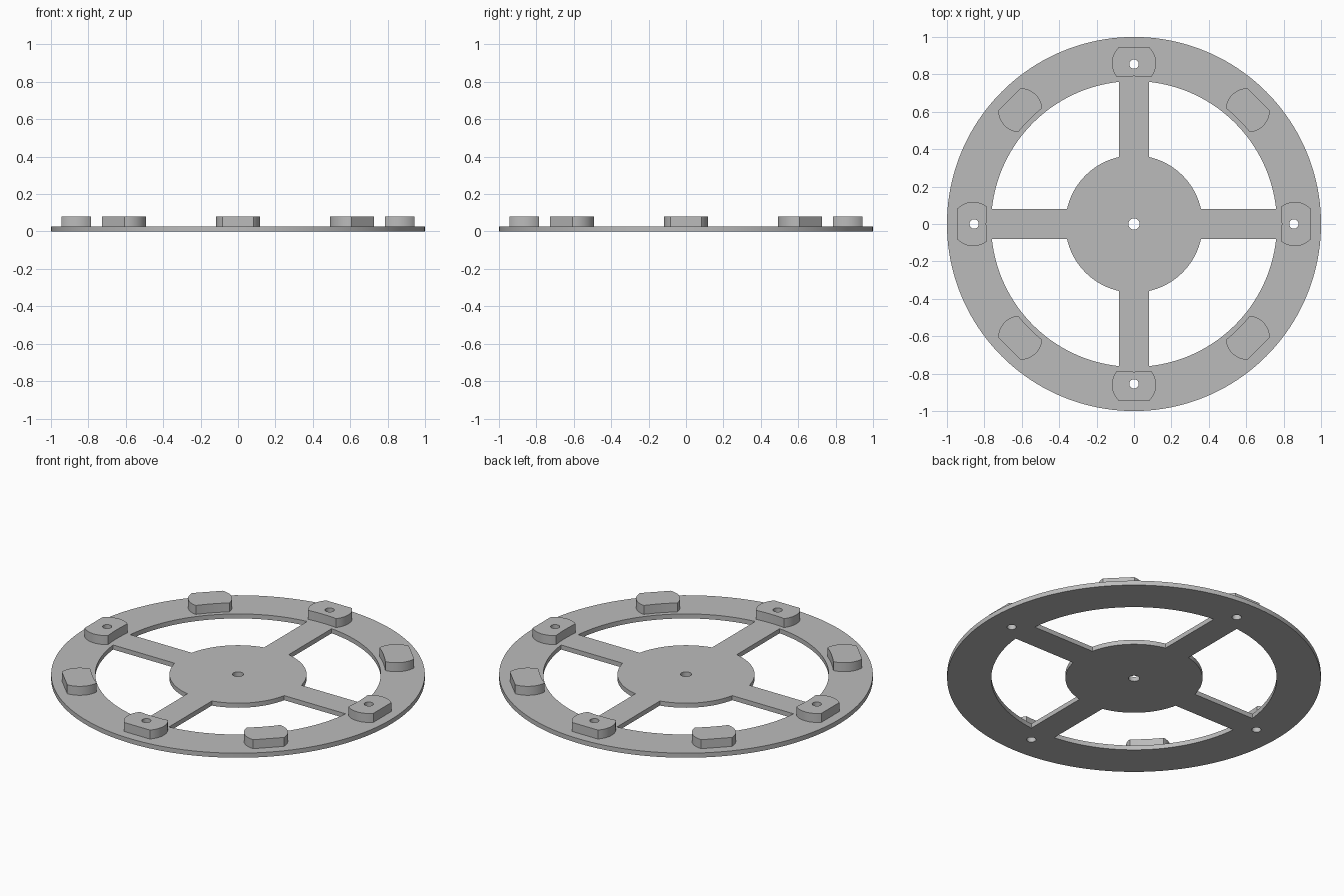
import bpy, bmesh
from math import sin, cos, asin, acos, pi, tau, radians
from mathutils import Matrix, Vector

cube = bpy.data.objects.get("Cube")
if cube:
    bpy.data.objects.remove(cube, do_unlink=True)

PLATE_TOP, PAD_TOP = 0.027, 0.08
RING_IN, HUB, SPOKE = 0.764, 0.367, 0.08
HOLE_AT, HOLE_R, BORE_R = 0.855, 0.025, 0.03
PAD_AT, PAD_R, PAD_OUT, PAD_IN = 0.86, 0.118, 0.943, 0.79

grey = bpy.data.materials.new("plain_grey")
grey.use_nodes = True
colour = (0.5, 0.5, 0.5, 1)
grey.diffuse_color = colour
grey.node_tree.nodes["Principled BSDF"].inputs["Base Color"].default_value = colour


def arc(r, a, b, n, cx=0.0):
    return [Vector((cx + r * cos(a + (b - a) * i / n), r * sin(a + (b - a) * i / n), 0))
            for i in range(n + 1)]


def circle(r, n, cx=0.0):
    return arc(r, 0, tau, n, cx)[:-1]


def turned(points, angle):
    m = Matrix.Rotation(angle, 3, 'Z')
    return [m @ p for p in points]


def slab(name, loops, z0, z1):
    """Extrude a flat outline; inner loops become holes."""
    curve = bpy.data.curves.new(name, 'CURVE')
    curve.dimensions = '2D'
    curve.fill_mode = 'BOTH'
    curve.extrude = (z1 - z0) / 2
    for loop in loops:
        s = curve.splines.new('POLY')
        s.points.add(len(loop) - 1)
        for point, co in zip(s.points, loop):
            point.co = (co.x, co.y, 0, 1)
        s.use_cyclic_u = True
    temp = bpy.data.objects.new(name + "_outline", curve)
    bpy.context.collection.objects.link(temp)
    bpy.context.view_layer.update()
    deps = bpy.context.evaluated_depsgraph_get()
    mesh = bpy.data.meshes.new_from_object(temp.evaluated_get(deps))
    bpy.data.objects.remove(temp, do_unlink=True)

    bm = bmesh.new()
    bm.from_mesh(mesh)
    bmesh.ops.remove_doubles(bm, verts=bm.verts, dist=1e-5)
    bmesh.ops.translate(bm, verts=bm.verts, vec=(0, 0, (z0 + z1) / 2))
    bmesh.ops.recalc_face_normals(bm, faces=bm.faces)
    bm.to_mesh(mesh)
    bm.free()
    mesh.name = name
    mesh.materials.clear()
    mesh.materials.append(grey)
    obj = bpy.data.objects.new(name, mesh)
    bpy.context.collection.objects.link(obj)
    bpy.ops.object.select_all(action='DESELECT')
    obj.select_set(True)
    bpy.context.view_layer.objects.active = obj
    bpy.ops.object.shade_smooth_by_angle(angle=radians(30))
    return obj


# Wheel plate: rim, four spokes and hub, with bolt holes
a_out, a_in = asin(SPOKE / RING_IN), asin(SPOKE / HUB)
window = arc(RING_IN, a_out, pi / 2 - a_out, 32) + arc(HUB, pi / 2 - a_in, a_in, 20)
bolt_hole = circle(HOLE_R, 24, HOLE_AT)
loops = [circle(1.0, 160), circle(BORE_R, 24)]
for k in range(4):
    loops += [turned(window, k * pi / 2), turned(bolt_hole, k * pi / 2)]
slab("wheel_plate", loops, 0, PLATE_TOP)

# Pads: a disc cut flat outside and along the rim curve inside
t_out = acos((PAD_OUT - PAD_AT) / PAD_R)
cos_rim = (PAD_AT ** 2 + PAD_IN ** 2 - PAD_R ** 2) / (2 * PAD_AT * PAD_IN)
a_rim = acos(cos_rim)
t_in = acos((PAD_IN * cos_rim - PAD_AT) / PAD_R)
pad = (arc(PAD_R, t_out, t_in, 14, PAD_AT)
       + arc(PAD_IN, a_rim, -a_rim, 10)[1:-1]
       + arc(PAD_R, -t_in, -t_out, 14, PAD_AT))
for k in range(8):
    drilled = k % 2 == 0
    shapes = [pad, bolt_hole] if drilled else [pad]
    slab(f"{'drilled' if drilled else 'plain'}_pad_{k // 2 + 1}",
         [turned(s, k * pi / 4) for s in shapes], PLATE_TOP, PAD_TOP)
